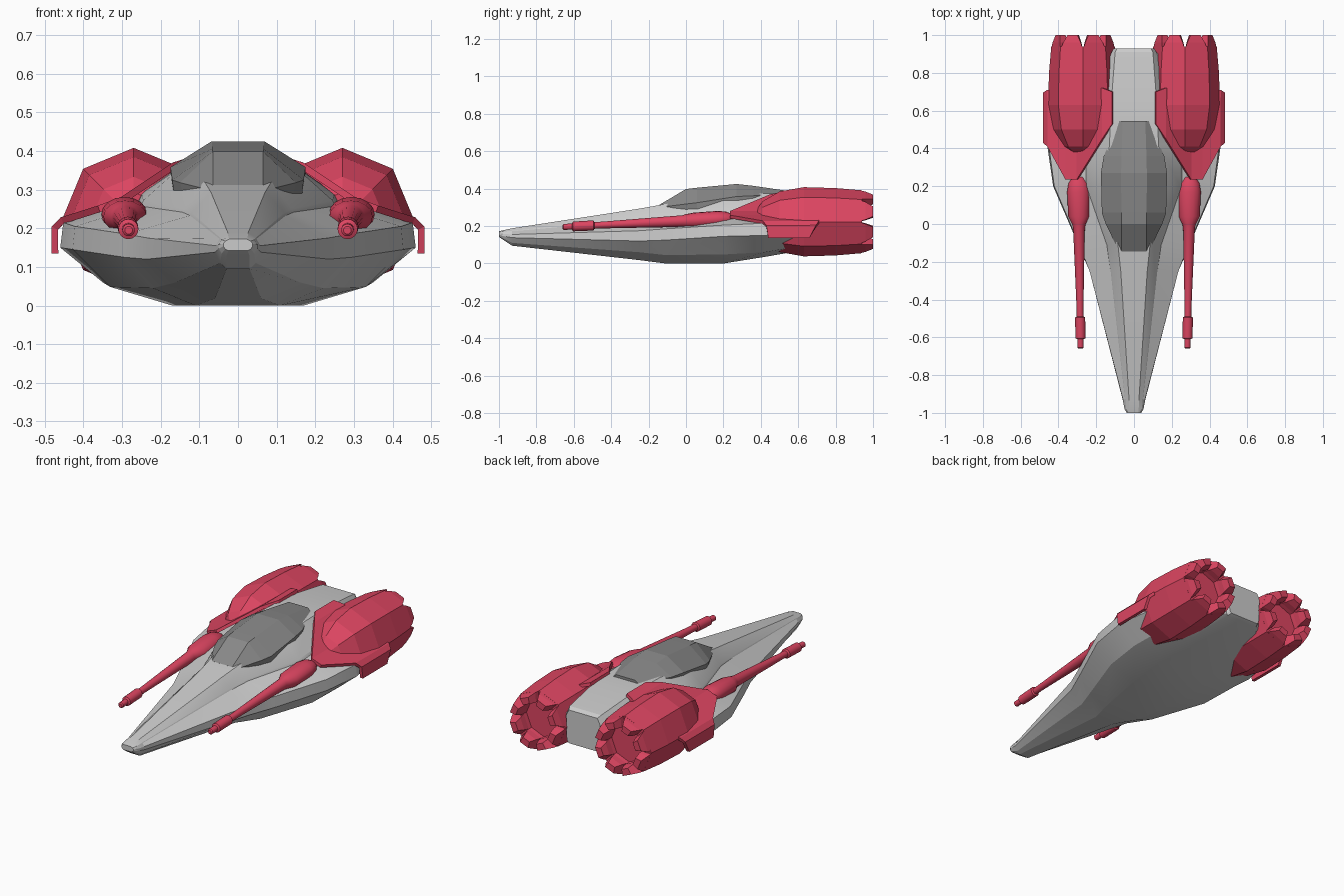
import bpy, bmesh, math
from mathutils import Vector

if "Cube" in bpy.data.objects:
    bpy.data.objects.remove(bpy.data.objects["Cube"])


def material(name, colour):
    m = bpy.data.materials.new(name)
    m.diffuse_color = (*colour, 1)
    m.use_nodes = True
    m.node_tree.nodes["Principled BSDF"].inputs["Base Color"].default_value = m.diffuse_color
    return m


RED = material("red_paint", (0.72, 0.06, 0.12))
DARK = material("dark_canopy", (0.25, 0.25, 0.25))


def loft(bm, rings):
    """Skin a series of closed rings and cap both ends."""
    vs = [[bm.verts.new(p) for p in r] for r in rings]
    n = len(vs[0])
    for a, b in zip(vs, vs[1:]):
        for i in range(n):
            j = (i + 1) % n
            bm.faces.new((a[i], a[j], b[j], b[i]))
    bm.faces.new(vs[0])
    bm.faces.new(vs[-1])


def finish(name, bm, mat=None, angle=15, mirror=False, thickness=0):
    bmesh.ops.recalc_face_normals(bm, faces=bm.faces)
    mesh = bpy.data.meshes.new(name)
    bm.to_mesh(mesh)
    bm.free()
    ob = bpy.data.objects.new(name, mesh)
    bpy.context.collection.objects.link(ob)
    if mat:
        mesh.materials.append(mat)
    bpy.ops.object.select_all(action='DESELECT')
    ob.select_set(True)
    bpy.context.view_layer.objects.active = ob
    if angle:
        bpy.ops.object.shade_smooth_by_angle(angle=math.radians(angle))
    if thickness:
        s = ob.modifiers.new("Thickness", 'SOLIDIFY')
        s.thickness, s.offset = thickness, 0
    if mirror:
        ob.modifiers.new("Mirror", 'MIRROR')
    return ob


def symmetric(y, half):
    """Full ring from half-section points listed bottom to top."""
    return [(x, y, z) for x, z in half] + [(-x, y, z) for x, z in reversed(half)]


# Hull: keel, lower chine, low edge, high edge, shoulder, deck
hull = [
    (-1.0, [(.025, .142), (.033, .146), (.038, .153), (.038, .16), (.033, .167), (.022, .172)]),
    (-.98, [(.03, .128), (.042, .135), (.05, .147), (.05, .158), (.042, .17), (.025, .177)]),
    (-.93, [(.03, .095), (.046, .11), (.06, .138), (.058, .155), (.046, .175), (.026, .188)]),
    (-.25, [(.06, .018), (.16, .06), (.235, .12), (.235, .175), (.12, .24), (.07, .293)]),
    (-.11, [(.11, 0), (.22, .045), (.295, .125), (.29, .185), (.14, .25), (.085, .318)]),
    (.2, [(.17, 0), (.33, .048), (.428, .145), (.422, .205), (.245, .272), (.15, .357)]),
    (.42, [(.17, .035), (.35, .06), (.46, .15), (.452, .215), (.25, .29), (.13, .375)]),
    (.65, [(.15, .075), (.3, .1), (.42, .16), (.4, .22), (.2, .28), (.12, .372)]),
    (.91, [(.1, .125), (.107, .135), (.115, .17), (.115, .25), (.115, .3), (.1, .338)]),
    (.93, [(.09, .135), (.1, .145), (.105, .17), (.105, .25), (.105, .295), (.09, .325)]),
]
bm = bmesh.new()
rings = []
for y, half in hull:
    # small step under the raised upper deck
    x, z = half[4]
    s = .03 * min(x, .25)
    rings.append(symmetric(y, half[:4] + [(x + s, z - 2 * s)] + half[4:]))
loft(bm, rings)
finish("hull", bm, angle=18)

# Faceted canopy
canopy = [
    (-.145, [(.075, .27), (.078, .3), (.065, .312)]),
    (0, [(.14, .28), (.15, .318), (.065, .398)]),
    (.06, [(.165, .28), (.17, .325), (.067, .405)]),
    (.27, [(.172, .3), (.175, .358), (.068, .425)]),
    (.36, [(.155, .3), (.16, .362), (.066, .415)]),
    (.545, [(.075, .34), (.08, .372), (.06, .388)]),
]
bm = bmesh.new()
loft(bm, [symmetric(y, h) for y, h in canopy])
finish("canopy", bm, DARK, angle=0)

# Octagonal engines with a toothed nozzle
CX, CZ = .27, .223


def octagon(y, r):
    return [Vector((CX + r * math.sin(k * math.pi / 4), y,
                    CZ + r * math.cos(k * math.pi / 4))) for k in range(8)]


bm = bmesh.new()
loft(bm, [octagon(y, r) for y, r in
          [(.38, .07), (.41, .11), (.5, .162), (.63, .185), (.8, .18),
           (.94, .168), (.94, .115), (.9, .11)]])
for k in range(8):
    tooth = []
    for y, ro, ri, inset in [(.925, .169, .11, .01), (.96, .166, .11, .1), (1.0, .157, .118, .26)]:
        ring = []
        for r, ends in ((ro, (inset, 1 - inset)), (ri, (1 - inset, inset))):
            o = octagon(y, r)
            ring += [o[k].lerp(o[(k + 1) % 8], t) for t in ends]
        tooth.append(ring)
    loft(bm, tooth)
finish("engines", bm, RED, angle=0, mirror=True)

# Armour cowl draped over the engine front: x, z, front y, rear y
cowl = [(.113, .378, .53, .70), (.165, .362, .45, .72), (.30, .272, .235, .72),
        (.36, .25, .235, .72), (.455, .22, .41, .71), (.474, .2, .43, .695),
        (.474, .135, .44, .66)]
bm = bmesh.new()
cols = [(bm.verts.new((x, f, z)), bm.verts.new((x, b, z))) for x, z, f, b in cowl]
for a, b in zip(cols, cols[1:]):
    bm.faces.new((a[0], b[0], b[1], a[1]))
finish("engine_cowls", bm, RED, angle=0, mirror=True, thickness=.018)

# Cannons: turned profile (y, radius) along a slightly rising axis
profile = [(-.66, .01), (-.655, .016), (-.61, .016), (-.605, .026), (-.495, .027),
           (-.49, .018), (-.45, .018), (-.02, .031), (0, .036), (.04, .056), (.17, .06),
           (.215, .052), (.25, .03)]
bm = bmesh.new()
rings = []
for y, r in profile:
    t = (y + .66) / .91
    cx, cz = .283 + .012 * t, .195 + .045 * t
    rz = r * (.75 if y > .03 else 1)
    rings.append([(cx + r * math.cos(a * math.pi / 8), y, cz + rz * math.sin(a * math.pi / 8))
                  for a in range(16)])
loft(bm, rings)
finish("cannons", bm, RED, angle=35, mirror=True)
